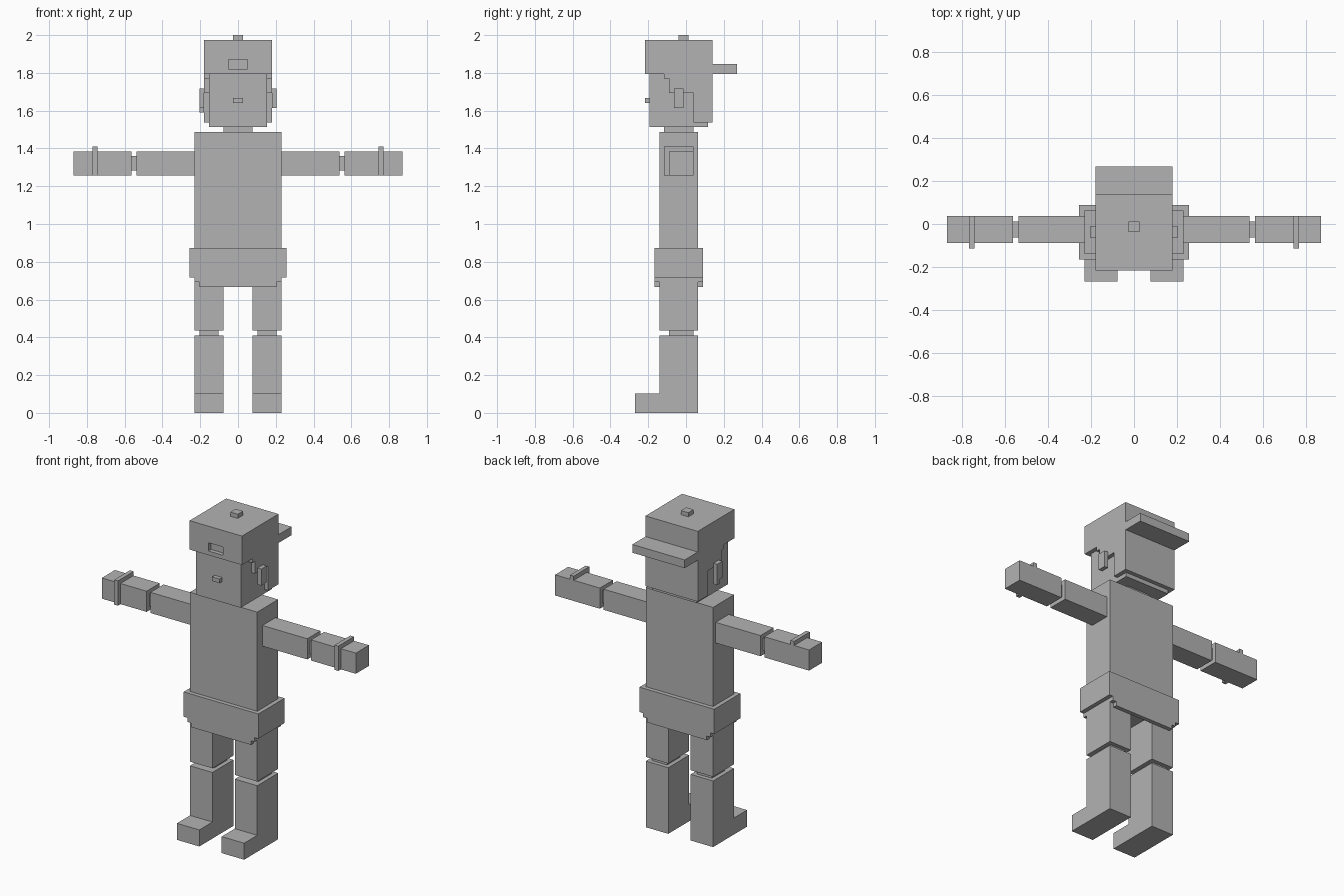
import bpy, bmesh

if "Cube" in bpy.data.objects:
    bpy.data.objects.remove(bpy.data.objects["Cube"])

U = 2 / 78        # the figure is laid out on a grid of small cubes, 78 tall
Y0 = 10.5         # depth is counted from the toe tips (0) to the brim edge (21)

grey = bpy.data.materials.new("plain grey")
grey.diffuse_color = (0.45, 0.45, 0.45, 1)
grey.use_nodes = True
grey.node_tree.nodes["Principled BSDF"].inputs["Base Color"].default_value = grey.diffuse_color


def finish(name, bm):
    """Scale from grid cubes to units and link the object."""
    for v in bm.verts:
        v.co = (v.co.x * U, (v.co.y - Y0) * U, v.co.z * U)
    bmesh.ops.recalc_face_normals(bm, faces=bm.faces[:])
    me = bpy.data.meshes.new(name)
    bm.to_mesh(me)
    bm.free()
    me.materials.append(grey)
    ob = bpy.data.objects.new(name, me)
    bpy.context.collection.objects.link(ob)
    return ob


def add_box(bm, x, y, z):
    verts = bmesh.ops.create_cube(bm, size=1)["verts"]
    for v in verts:
        v.co = [r[0] if c < 0 else r[1] for c, r in zip(v.co, (x, y, z))]


def box(name, x, y, z):
    bm = bmesh.new()
    add_box(bm, x, y, z)
    return finish(name, bm)


def pair(name, x, y, z):
    """Matching boxes on both sides; x runs outward from the middle."""
    box("right_" + name, x, y, z)
    box("left_" + name, (-x[1], -x[0]), y, z)


def slab(name, axis, span, profile):
    """Extrude a 2D profile along x (profile in y,z) or y (profile in x,z)."""
    bm = bmesh.new()
    at = (lambda a, b, s: (s, a, b)) if axis == "x" else (lambda a, b, s: (a, s, b))
    face = bm.faces.new([bm.verts.new(at(a, b, span[0])) for a, b in profile])
    new = bmesh.ops.extrude_face_region(bm, geom=[face])["geom"]
    for v in new:
        if isinstance(v, bmesh.types.BMVert):
            setattr(v.co, axis, span[1])
    bm.faces.ensure_lookup_table()
    if not any(f.is_valid and all(abs(getattr(v.co, axis) - span[0]) < 1e-6
                                  for v in f.verts) for f in bm.faces):
        bm.faces.new([v for v in bm.verts if abs(getattr(v.co, axis) - span[0]) < 1e-6])
    return finish(name, bm)


# Legs and shoes: one L-shaped profile for the shin and foot
shin = [(0, 0), (13, 0), (13, 16), (5, 16), (5, 4), (0, 4)]
for side, span in (("right", (3, 9)), ("left", (-9, -3))):
    slab(side + "_lower_leg", "x", span, shin)
pair("knee", (4, 8), (7, 12), (16, 17))
pair("upper_leg", (3, 9), (5, 13), (17, 28))

# Torso, jacket hem and its stepped front and back flaps
box("torso", (-9, 9), (5, 13), (28, 58))
box("jacket_hem", (-10, 10), (4, 14), (28, 34))
flap = [(-9, 28), (-9, 27), (-8, 27), (-8, 26), (8, 26), (8, 27), (9, 27), (9, 28)]
slab("front_flap", "y", (4, 5), flap)
slab("back_flap", "y", (13, 14), flap)

# Arms with wrist bands that stand out to the front and top
pair("upper_arm", (9, 21), (7, 12), (49, 54))
pair("elbow", (21, 22), (8, 11), (50, 53))
pair("forearm", (22, 34), (7, 12), (49, 54))
pair("wrist_band", (29, 30), (6, 12), (49, 55))

# Neck, head, nose and ears
box("neck", (-3, 3), (6, 12), (58, 59))
box("head", (-6, 6), (3, 15), (59, 70))
box("nose", (-1, 1), (2, 3), (64, 65))
pair("ear", (7, 8), (8, 10), (63, 67))
box("earring", (-8, -7), (9, 10), (62, 63))

# Hair: stepped side profile wrapped around the back of the head
slab("hair", "x", (-7, 7), [(6, 70), (6, 69), (7, 69), (7, 66), (12, 66),
                            (12, 60), (16, 60), (16, 70)])

# Cap worn backwards, with a sunken opening in the front
bm = bmesh.new()
add_box(bm, (-7, 7), (2, 16), (70, 77))
bm.normal_update()
front = min(bm.faces, key=lambda f: f.calc_center_median().y)
bmesh.ops.inset_individual(bm, faces=[front], thickness=1)
for v in front.verts:
    v.co = (2 if v.co.x > 0 else -2, 2, 73 if v.co.z > 73.5 else 71)
hole = bmesh.ops.extrude_discrete_faces(bm, faces=[front])["faces"][0]
for v in hole.verts:
    v.co.y = 3
finish("cap", bm)
box("cap_button", (-1, 1), (9, 11), (77, 78))
box("cap_brim", (-7, 7), (16, 21), (70, 72))
